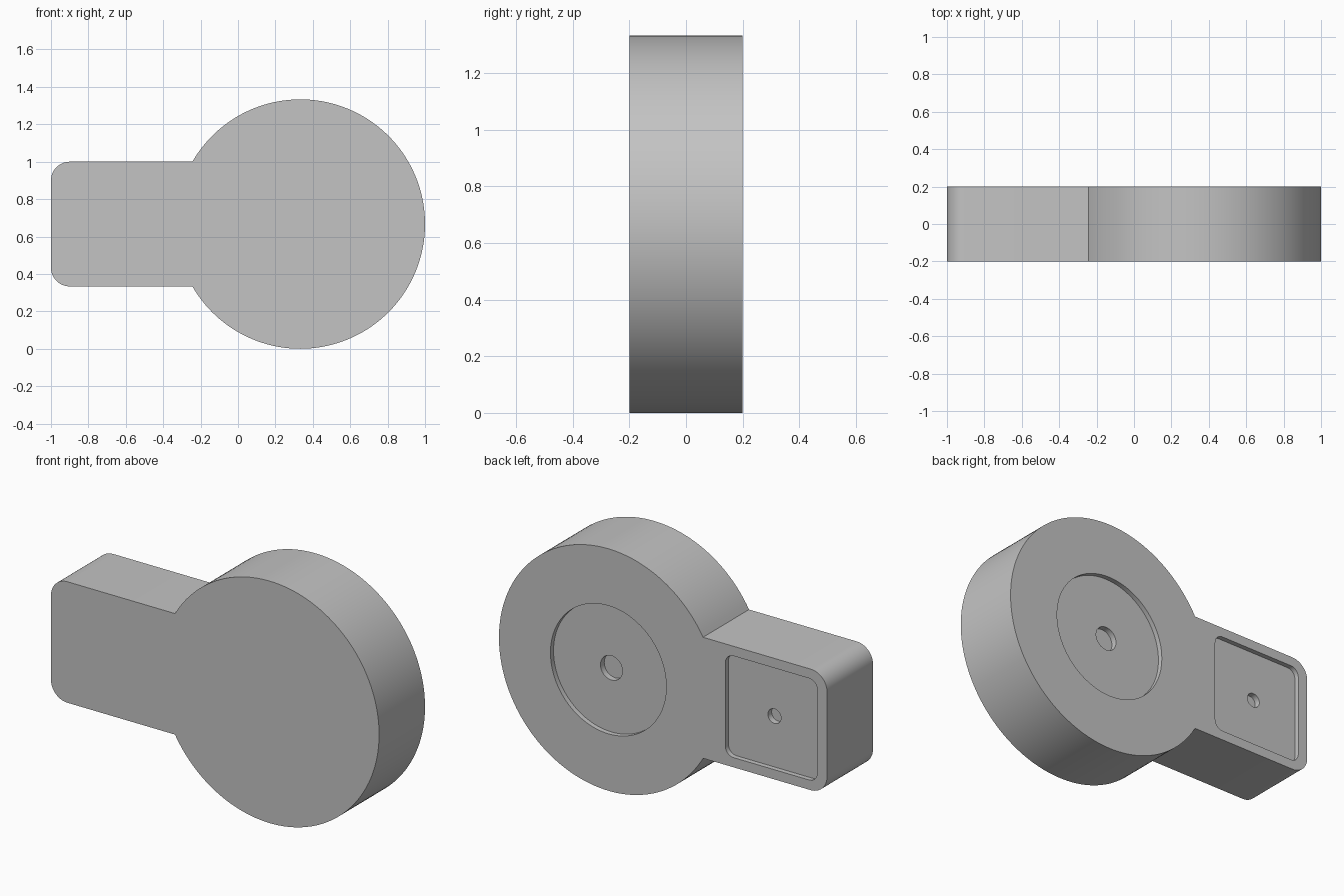
import bpy
import bmesh
from math import sin, cos, pi, asin
from mathutils import Vector

if "Cube" in bpy.data.objects:
    bpy.data.objects.remove(bpy.data.objects["Cube"])

# Main dimensions
HALF_DEPTH = 0.2
R = 2 / 3                     # disc radius
DISC = Vector((1 / 3, R))     # disc centre in x, z
ARM_HALF = R / 2              # half height of the arm
POCKET = Vector((-0.66, R))   # centre of the arm pocket
RECESS_DEPTH = 0.027
HOLE_DEPTH = 0.06

grey = bpy.data.materials.new("plain grey")
grey.use_nodes = True
colour = (0.55, 0.55, 0.55, 1)
grey.diffuse_color = colour
grey.node_tree.nodes["Principled BSDF"].inputs["Base Color"].default_value = colour


def arc(centre, radius, start, end, steps):
    """Points along an arc in the x, z plane."""
    angles = [start + (end - start) * i / steps for i in range(steps + 1)]
    return [centre + radius * Vector((cos(a), sin(a))) for a in angles]


def circle(centre, radius, steps=96):
    return arc(centre, radius, 0, 2 * pi, steps)[:-1]


def rounded_square(centre, half, radius):
    points = []
    for i, (sx, sz) in enumerate([(1, 1), (-1, 1), (-1, -1), (1, -1)]):
        corner = centre + (half - radius) * Vector((sx, sz))
        points += arc(corner, radius, i * pi / 2, (i + 1) * pi / 2, 10)
    return points


def prism(name, outline, y0, y1):
    """Solid made by extruding an x, z outline along y."""
    bm = bmesh.new()
    face = bm.faces.new([bm.verts.new((p.x, y0, p.y)) for p in outline])
    new = bmesh.ops.extrude_face_region(bm, geom=[face])["geom"]
    moved = [v for v in new if isinstance(v, bmesh.types.BMVert)]
    bmesh.ops.translate(bm, verts=moved, vec=(0, y1 - y0, 0))
    bmesh.ops.recalc_face_normals(bm, faces=bm.faces)
    mesh = bpy.data.meshes.new(name)
    bm.to_mesh(mesh)
    bm.free()
    mesh.materials.append(grey)
    obj = bpy.data.objects.new(name, mesh)
    bpy.context.collection.objects.link(obj)
    return obj


def cut(body, outline, depth):
    """Sink an outline into the back of the body."""
    cutter = prism("cutter", outline, HALF_DEPTH - depth, HALF_DEPTH + 0.1)
    mod = body.modifiers.new("cut", "BOOLEAN")
    mod.operation = "DIFFERENCE"
    mod.solver = "EXACT"
    mod.object = cutter
    bpy.context.view_layer.objects.active = body
    bpy.ops.object.modifier_apply(modifier=mod.name)
    bpy.data.objects.remove(cutter)


# Body: round disc with a rounded arm, as one outline
join = pi - asin(ARM_HALF / R)
corner_x, corner = -0.9, 0.1
inner = ARM_HALF - corner
outline = arc(DISC, R, -join, join, 120)
outline += arc(Vector((corner_x, R + inner)), corner, pi / 2, pi, 12)
outline += arc(Vector((corner_x, R - inner)), corner, pi, 1.5 * pi, 12)
body = prism("body", outline, -HALF_DEPTH, HALF_DEPTH)

# Round recess and square pocket, each with a blind centre hole
cut(body, circle(DISC, 0.353), RECESS_DEPTH)
cut(body, circle(DISC, 0.067, 48), HOLE_DEPTH)
cut(body, rounded_square(POCKET, 0.28, 0.05), RECESS_DEPTH)
cut(body, circle(POCKET, 0.04, 48), HOLE_DEPTH)

# Smooth curved walls, keep the rims crisp
bpy.ops.object.select_all(action="DESELECT")
body.select_set(True)
bpy.context.view_layer.objects.active = body
bpy.ops.object.shade_smooth_by_angle(angle=pi / 6)
